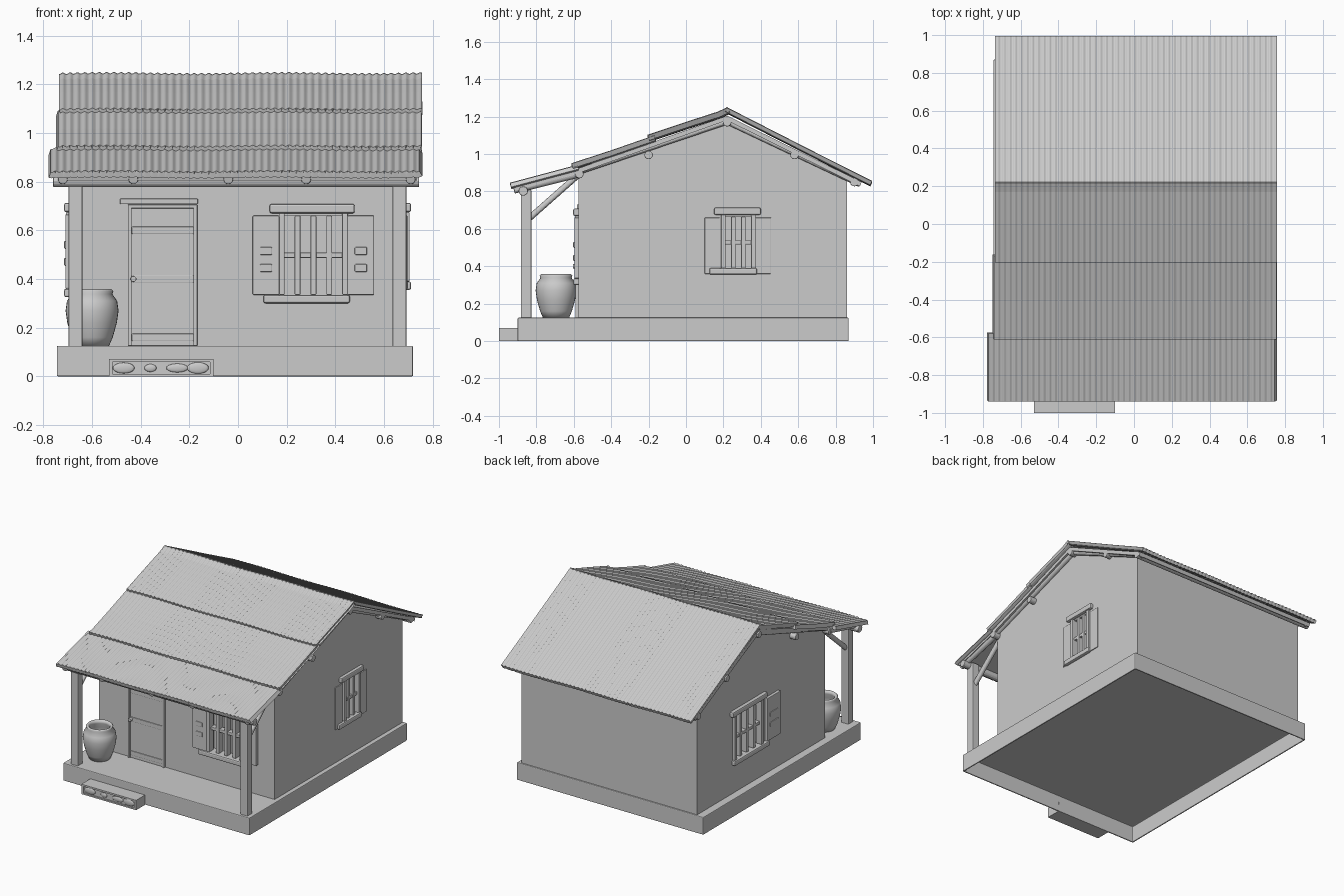
import bpy, bmesh, math
from mathutils import Vector

if "Cube" in bpy.data.objects:
    bpy.data.objects.remove(bpy.data.objects["Cube"])

clay = bpy.data.materials.new("plain_grey")
clay.use_nodes = True
GREY = (0.6, 0.6, 0.6, 1)
clay.diffuse_color = GREY
clay.node_tree.nodes["Principled BSDF"].inputs["Base Color"].default_value = GREY


def finish(name, bm, bevel=0, smooth=False):
    mesh = bpy.data.meshes.new(name)
    bm.to_mesh(mesh)
    bm.free()
    obj = bpy.data.objects.new(name, mesh)
    bpy.context.collection.objects.link(obj)
    mesh.materials.append(clay)
    if smooth:
        for p in mesh.polygons:
            p.use_smooth = True
    if bevel:
        mod = obj.modifiers.new("soft_edges", "BEVEL")
        mod.width, mod.segments = bevel, 2
    return obj


def box(name, x, y, z, bevel=0.005):
    """Box from three (min, max) ranges."""
    bm = bmesh.new()
    bmesh.ops.create_cube(bm, size=1)
    for v in bm.verts:
        v.co = [lo + (c + 0.5) * (hi - lo) for c, (lo, hi) in zip(v.co, (x, y, z))]
    return finish(name, bm, bevel)


def rod(name, a, b, radius, sides=12):
    """Round bar between two points."""
    a, b = Vector(a), Vector(b)
    bm = bmesh.new()
    bmesh.ops.create_cone(bm, cap_ends=True, segments=sides, radius1=radius,
                          radius2=radius, depth=(b - a).length)
    rot = Vector((0, 0, 1)).rotation_difference(b - a).to_matrix()
    for v in bm.verts:
        v.co = rot @ v.co + (a + b) / 2
    return finish(name, bm, 0.004)


def sheet(name, x0, x1, line, thick, ripple=0.0):
    """Roof sheet following a (y, z) line, rippled along x."""
    bm = bmesh.new()
    cols = 400 if ripple else 1
    rows = []
    for i in range(cols + 1):
        x = x0 + (x1 - x0) * i / cols
        lift = ripple * (math.cos(x * math.tau / 0.03) + 0.7 * math.sin(x * 9))
        rows.append([bm.verts.new((x, y, z + lift)) for y, z in line])
    for a, b in zip(rows, rows[1:]):
        for j in range(len(line) - 1):
            bm.faces.new((a[j], b[j], b[j + 1], a[j + 1]))
    obj = finish(name, bm)
    mod = obj.modifiers.new("thickness", "SOLIDIFY")
    mod.thickness, mod.offset = thick, -1
    return obj


def cut(target, name, x, y, z):
    cutter = box(name, x, y, z, 0)
    cutter.hide_render = True
    cutter.hide_set(True)
    mod = target.modifiers.new(name, "BOOLEAN")
    mod.operation, mod.object, mod.solver = "DIFFERENCE", cutter, "EXACT"


# Hollow plinth, open underneath
plinth = box("plinth", (-0.745, 0.72), (-0.9, 0.87), (0, 0.125), 0)
bm = bmesh.new()
bm.from_mesh(plinth.data)
bmesh.ops.delete(bm, geom=[f for f in bm.faces if f.normal.z < -0.5], context="FACES")
bm.to_mesh(plinth.data)
bm.free()
shell = plinth.modifiers.new("shell", "SOLIDIFY")
shell.thickness, shell.offset = 0.015, -1
soft = plinth.modifiers.new("soft_edges", "BEVEL")
soft.width, soft.segments = 0.006, 2

# Entrance step with stones set in its front
step = box("step", (-0.53, -0.1), (-1, -0.89), (0, 0.07), 0)
cut(step, "step_recess_cutter", (-0.515, -0.115), (-1.1, -0.99), (0.01, 0.058))
for i, (x, w, h) in enumerate([(-0.47, 0.045, 0.022), (-0.36, 0.025, 0.016),
                               (-0.25, 0.045, 0.018), (-0.165, 0.045, 0.023)]):
    bm = bmesh.new()
    bmesh.ops.create_uvsphere(bm, u_segments=16, v_segments=10, radius=1)
    for v in bm.verts:
        v.co = (x + v.co.x * w, -0.99 + v.co.y * 0.007, 0.034 + v.co.z * h)
    finish(f"step_stone_{i}", bm, smooth=True)

# House body with gables
W = 0.69
bm = bmesh.new()
gable = [(-0.575, 0.12), (0.86, 0.12), (0.86, 0.86), (0.22, 1.17), (-0.575, 0.9)]
face = bm.faces.new([bm.verts.new((-W, y, z)) for y, z in gable])
ext = bmesh.ops.extrude_face_region(bm, geom=[face])
bmesh.ops.translate(bm, vec=(2 * W, 0, 0),
                    verts=[v for v in ext["geom"] if isinstance(v, bmesh.types.BMVert)])
bmesh.ops.recalc_face_normals(bm, faces=bm.faces)
house = finish("house_walls", bm)

# Door with frame, rails and handle
F = -0.575
box("door_leaf", (-0.44, -0.18), (F - 0.006, F + 0.01), (0.125, 0.695), 0.002)
for x in (-0.445, -0.175):
    box("door_jamb", (x - 0.008, x + 0.008), (F - 0.016, F + 0.01), (0.125, 0.705), 0.003)
box("door_head", (-0.453, -0.167), (F - 0.016, F + 0.01), (0.69, 0.706), 0.003)
box("door_lintel", (-0.485, -0.165), (F - 0.008, F + 0.01), (0.708, 0.73), 0.003)
for z in (0.16, 0.4, 0.6):
    box("door_rail", (-0.437, -0.183), (F - 0.011, F), (z - 0.015, z + 0.015), 0.003)
rod("door_handle", (-0.43, F - 0.03, 0.4), (-0.43, F, 0.4), 0.012)


def window(label, place, lo, hi, z0, z1, bars, depth, shutters):
    """Barred window; place maps (along, out) ranges to x and y ranges."""
    def part(name, along, out, z, bevel=0.004):
        box(f"{label}_{name}", *place(along, out), z, bevel)
    cut(house, f"{label}_opening_cutter", *place((lo, hi), (-0.05, 0.1)), (z0, z1))
    part("lintel", (lo - 0.05, hi + 0.04), (-0.01, depth), (z1 + 0.01, z1 + 0.048), 0.008)
    part("sill", (lo - 0.075, hi + 0.02), (-0.01, depth), (z0 - 0.035, z0), 0.008)
    for a in (lo, hi):
        part("jamb", (a - 0.012, a + 0.012), (-0.03, depth * 0.7), (z0, z1 + 0.01))
    for i in range(bars):
        a = lo + (hi - lo) * (i + 1) / (bars + 1)
        part("bar", (a - 0.012, a + 0.012), (-0.04, 0.006), (z0, z1))
    mid = (z0 + z1) / 2
    part("crossbar", (lo, hi), (-0.04, 0.002), (mid - 0.011, mid + 0.011))
    for a, b in shutters:
        part("shutter", (a, b), (-0.01, depth * 0.8), (z0, z1))
        for z in (z0 + 0.11, z0 + 0.18):
            part("shutter_batten", (a + 0.03, b - 0.03), (0, depth), (z - 0.016, z + 0.016))


window("front_window", lambda a, o: (a, (F - o[1], F - o[0])), 0.18, 0.44, 0.335, 0.66,
       3, 0.028, [(0.06, 0.17), (0.45, 0.56)])
window("left_window", lambda a, o: ((W + o[0], W + o[1]), a), 0.2, 0.36, 0.39, 0.665,
       2, 0.022, [])
for y in (0.1, 0.375):
    box("left_window_shutter", (W - 0.01, W + 0.006), (y, y + 0.08), (0.36, 0.66), 0.002)
window("right_window", lambda a, o: ((-W - o[1], -W - o[0]), a), 0.15, 0.45, 0.36, 0.665,
       3, 0.025, [(-0.05, 0.1)])

# Porch posts, braces and beams
for x in (-0.668, 0.664):
    box("porch_post", (x - 0.028, x + 0.028), (-0.883, -0.827), (0.12, 0.81))
    rod("porch_brace", (x, -0.84, 0.655), (x, -0.58, 0.885), 0.017)
rod("porch_beam", (-0.76, -0.87, 0.802), (0.745, -0.87, 0.802), 0.025)
for x in (-0.72, -0.43, -0.04, 0.28, 0.71):
    rod("porch_rafter", (x, -0.92, 0.808), (x, -0.57, 0.895), 0.02)

# Purlins and sloping gable rafters
for y, z in ((-0.57, 0.893), (-0.2, 0.995), (0.58, 0.995), (0.9, 0.85), (0.22, 1.17)):
    rod("purlin", (-0.735, y, z), (0.735, y, z), 0.023)
ridge = (0.22, 1.175)
for x in (-0.705, 0.705):
    for end in ((-0.58, 0.905), (0.93, 0.84)):
        rod("gable_rafter", (x, *end), (x, *ridge), 0.017)

# Roof boards and overlapping thatched sheets
sheet("roof_boards", -0.725, 0.735,
      [(-0.92, 0.828), (-0.58, 0.922), (0.22, 1.205), (0.94, 0.85)], 0.025)
sheet("front_roof_lower", -0.77, 0.745, [(-0.94, 0.842), (-0.58, 0.938)], 0.025, 0.003)
sheet("front_roof_middle", -0.74, 0.755,
      [(-0.612, 0.946), (-0.4, 1.015), (-0.17, 1.095)], 0.028, 0.003)
sheet("front_roof_upper", -0.735, 0.757,
      [(-0.205, 1.098), (0, 1.167), (0.17, 1.222), (0.222, 1.246)], 0.03, 0.003)
sheet("back_roof", -0.735, 0.757,
      [(0.218, 1.246), (0.4, 1.153), (0.7, 1.0), (0.995, 0.852)], 0.022, 0.003)

# Water jar, turned from a profile
profile = [(0, 0.125), (0.07, 0.125), (0.085, 0.16), (0.102, 0.22), (0.109, 0.27),
           (0.103, 0.31), (0.083, 0.338), (0.088, 0.35), (0.08, 0.358), (0.068, 0.35),
           (0.066, 0.335), (0.085, 0.3), (0.085, 0.2), (0, 0.15)]
bm = bmesh.new()
verts = [bm.verts.new((r, 0, z)) for r, z in profile]
edges = [bm.edges.new(pair) for pair in zip(verts, verts[1:])]
bmesh.ops.spin(bm, geom=verts + edges, cent=(0, 0, 0), axis=(0, 0, 1),
               angle=math.tau, steps=32)
bmesh.ops.remove_doubles(bm, verts=bm.verts, dist=0.0005)
bmesh.ops.recalc_face_normals(bm, faces=bm.faces)
bmesh.ops.translate(bm, vec=(-0.6, -0.695, 0), verts=bm.verts)
finish("water_jar", bm, smooth=True)
